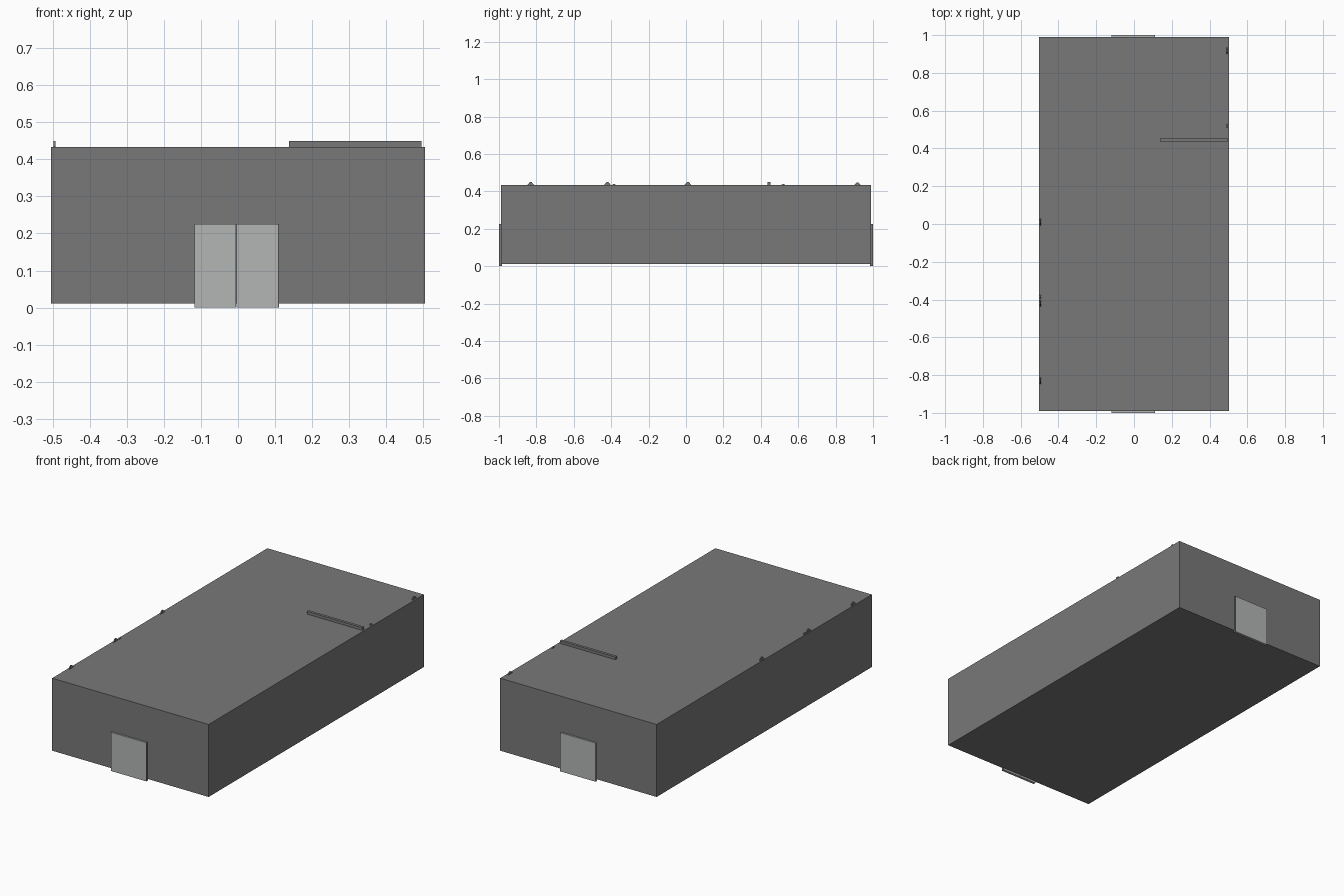
import bpy, bmesh

if "Cube" in bpy.data.objects:
    bpy.data.objects.remove(bpy.data.objects["Cube"])


def material(name, rgb):
    m = bpy.data.materials.new(name)
    m.diffuse_color = (*rgb, 1)
    m.use_nodes = True
    m.node_tree.nodes["Principled BSDF"].inputs["Base Color"].default_value = m.diffuse_color
    return m


WALL = material("dark grey", (0.19, 0.19, 0.19))
DOOR = material("pale grey", (0.45, 0.47, 0.46))


def finish(name, bm, mat):
    bmesh.ops.recalc_face_normals(bm, faces=bm.faces)
    me = bpy.data.meshes.new(name)
    bm.to_mesh(me)
    bm.free()
    me.materials.append(mat)
    ob = bpy.data.objects.new(name, me)
    bpy.context.collection.objects.link(ob)
    return ob


def box(name, x0, x1, y0, y1, z0, z1, mat):
    bm = bmesh.new()
    bmesh.ops.create_cube(bm, size=1)
    for v in bm.verts:
        v.co = (x1 if v.co.x > 0 else x0,
                y1 if v.co.y > 0 else y0,
                z1 if v.co.z > 0 else z0)
    return finish(name, bm, mat)


def peak(name, x, y, half, top):
    # thin plate with a pointed top, poking through the roof
    bm = bmesh.new()
    pts = [(y - half, 0.42), (y + half, 0.42), (y + half, 0.434),
           (y + half * 0.25, top), (y - half * 0.25, top), (y - half, 0.434)]
    face = bm.faces.new([bm.verts.new((x - 0.003, a, b)) for a, b in pts])
    ext = bmesh.ops.extrude_face_region(bm, geom=[face])
    bmesh.ops.translate(bm, vec=(0.006, 0, 0),
                        verts=[e for e in ext["geom"] if isinstance(e, bmesh.types.BMVert)])
    return finish(name, bm, WALL)


# Main hall
box("hall", -0.504, 0.504, -0.99, 0.99, 0.011, 0.433, WALL)

# Double doors at both ends
for end, s in (("front", -1), ("back", 1)):
    y0, y1 = sorted((s * 0.985, s * 1.0))
    box(end + "_door_left", -0.118, -0.006, y0, y1, 0, 0.225, DOOR)
    box(end + "_door_right", -0.004, 0.108, y0, y1, 0, 0.225, DOOR)
    box(end + "_door_edge", 0.108, 0.110, y0, y1, 0, 0.225, WALL)

# Partition wall top showing above the roof
box("partition_top", 0.137, 0.495, 0.437, 0.453, 0.42, 0.449, WALL)

# Pointed frame tips along the long walls
for i, (x, y, half, top) in enumerate([
        (-0.495, -0.83, 0.018, 0.450), (-0.495, -0.42, 0.018, 0.450),
        (-0.495, 0.01, 0.018, 0.450), (-0.495, -0.385, 0.010, 0.440),
        (0.492, 0.52, 0.010, 0.440), (0.492, 0.917, 0.018, 0.447)]):
    peak(f"frame_tip_{i + 1}", x, y, half, top)
